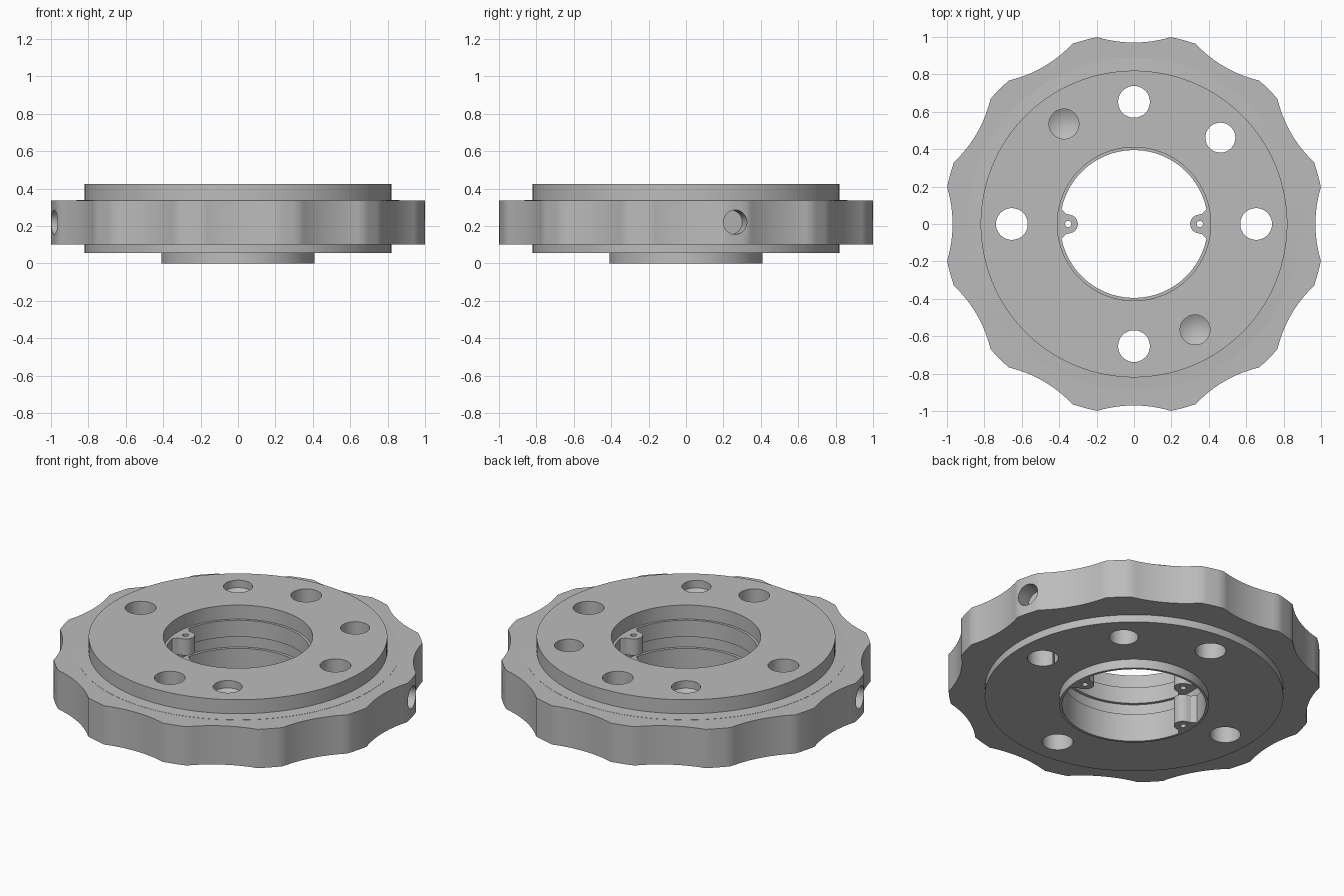
import bpy, bmesh, math
from mathutils import Matrix, Vector

cube = bpy.data.objects.get("Cube")
if cube:
    bpy.data.objects.remove(cube, do_unlink=True)

metal = bpy.data.materials.new("machined_grey")
metal.use_nodes = True
GREY = (0.5, 0.5, 0.5, 1)
metal.diffuse_color = GREY
metal.node_tree.nodes["Principled BSDF"].inputs["Base Color"].default_value = GREY


def polar(r, deg):
    a = math.radians(deg)
    return r * math.cos(a), r * math.sin(a)


def finish(bm, name):
    bmesh.ops.recalc_face_normals(bm, faces=bm.faces)
    mesh = bpy.data.meshes.new(name)
    bm.to_mesh(mesh)
    bm.free()
    mesh.materials.append(metal)
    ob = bpy.data.objects.new(name, mesh)
    bpy.context.collection.objects.link(ob)
    return ob


def prism(name, outline, z0, z1):
    bm = bmesh.new()
    low = [bm.verts.new((x, y, z0)) for x, y in outline]
    high = [bm.verts.new((x, y, z1)) for x, y in outline]
    bm.faces.new(low)
    bm.faces.new(high)
    n = len(outline)
    for i in range(n):
        j = (i + 1) % n
        bm.faces.new((low[i], low[j], high[j], high[i]))
    return finish(bm, name)


def lathe(name, profile, steps=128):
    # closed ring profile of (radius, height) swept about z
    bm = bmesh.new()
    rings = [[bm.verts.new((*polar(r, 360 * s / steps), z)) for r, z in profile]
             for s in range(steps)]
    n = len(profile)
    for s in range(steps):
        a, b = rings[s], rings[(s + 1) % steps]
        for i in range(n):
            j = (i + 1) % n
            bm.faces.new((a[i], b[i], b[j], a[j]))
    return finish(bm, name)


def drill(r, z0, z1, x=0, y=0, tip=0, steps=40):
    # cylinder cutter with an optional conical drill point at the bottom
    bm = bmesh.new()
    circle = [polar(r, 360 * s / steps) for s in range(steps)]
    low = [bm.verts.new((x + u, y + v, z0)) for u, v in circle]
    high = [bm.verts.new((x + u, y + v, z1)) for u, v in circle]
    bm.faces.new(high)
    point = bm.verts.new((x, y, z0 - tip)) if tip else None
    for i in range(steps):
        j = (i + 1) % steps
        bm.faces.new((low[i], low[j], high[j], high[i]))
        if tip:
            bm.faces.new((low[j], low[i], point))
    if not tip:
        bm.faces.new(low)
    return finish(bm, "drill")


def combine(target, other, operation):
    mod = target.modifiers.new(operation, "BOOLEAN")
    mod.object, mod.operation, mod.solver = other, operation, "EXACT"
    bpy.context.view_layer.objects.active = target
    bpy.ops.object.modifier_apply(modifier=mod.name)
    bpy.data.objects.remove(other, do_unlink=True)


# Scalloped grip flange: twelve lands with hollow arcs between
RIM, HALF, DIP = 1.018, 11.1, 0.97
ex, ey = polar(RIM, HALF)
sag = ex - DIP
arc_r = (ey * ey + sag * sag) / (2 * sag)
sweep = math.degrees(math.asin(ey / arc_r))
outline = []
for k in range(12):
    turn = Matrix.Rotation(math.radians(30 * k), 2)
    for i in range(13):
        u, v = polar(arc_r, -sweep + 2 * sweep * i / 12)
        outline.append(tuple(turn @ Vector((DIP + arc_r - u, v))))
    for t in (1, 2, 3):
        outline.append(polar(RIM, 30 * k + HALF + t * (30 - 2 * HALF) / 4))
body = prism("knob_ring", outline, 0.10, 0.335)
combine(body, drill(0.5, -0.1, 0.6), "DIFFERENCE")

# Stepped core with hub, raised faces and grooved bore
core = lathe("core", [
    (0.41, 0), (0.41, 0.055), (0.82, 0.055), (0.82, 0.3), (0.89, 0.3),
    (0.89, 0.336), (0.82, 0.34), (0.82, 0.425), (0.41, 0.425), (0.41, 0.34),
    (0.395, 0.34), (0.395, 0.24), (0.412, 0.24), (0.412, 0.17),
    (0.395, 0.17), (0.395, 0)])
combine(body, core, "UNION")

# Through holes and two blind drilled holes
for angle in (0, 45, 90, 180, 270):
    x, y = polar(0.653, angle)
    combine(body, drill(0.08 if angle == 45 else 0.085, -0.1, 0.6, x, y), "DIFFERENCE")
for angle in (125, -60):
    x, y = polar(0.653, angle)
    combine(body, drill(0.08, 0.38, 0.6, x, y, tip=0.045), "DIFFERENCE")

# Blind radial holes in two opposite lands
for angle in (15, 195):
    cutter = drill(0.065, 0.92, 1.2)
    cutter.data.transform(Matrix.Translation((0, 0, 0.22))
                          @ Matrix.Rotation(math.radians(angle), 4, "Z")
                          @ Matrix.Rotation(math.pi / 2, 4, "Y"))
    combine(body, cutter, "DIFFERENCE")

# Pierced lugs inside the bore, above and below the groove
flare = [(0.393, 0.085), (0.376, 0.068), (0.362, 0.054)]
nose = [(0.35 + u, v) for u, v in (polar(0.05, a) for a in range(100, 261, 16))]
lug = flare + nose + [(x, -y) for x, y in reversed(flare)] + [(0.401, 0)]
for side in (1, -1):
    for z0, z1 in ((0, 0.17), (0.24, 0.34)):
        combine(body, prism("lug", [(side * x, y) for x, y in lug], z0, z1), "UNION")
    combine(body, drill(0.017, -0.1, 0.6, side * 0.352, 0, steps=20), "DIFFERENCE")

# Smooth curved walls, crisp machined edges
bpy.ops.object.select_all(action="DESELECT")
body.select_set(True)
bpy.context.view_layer.objects.active = body
bpy.ops.object.shade_smooth_by_angle(angle=math.radians(32))
